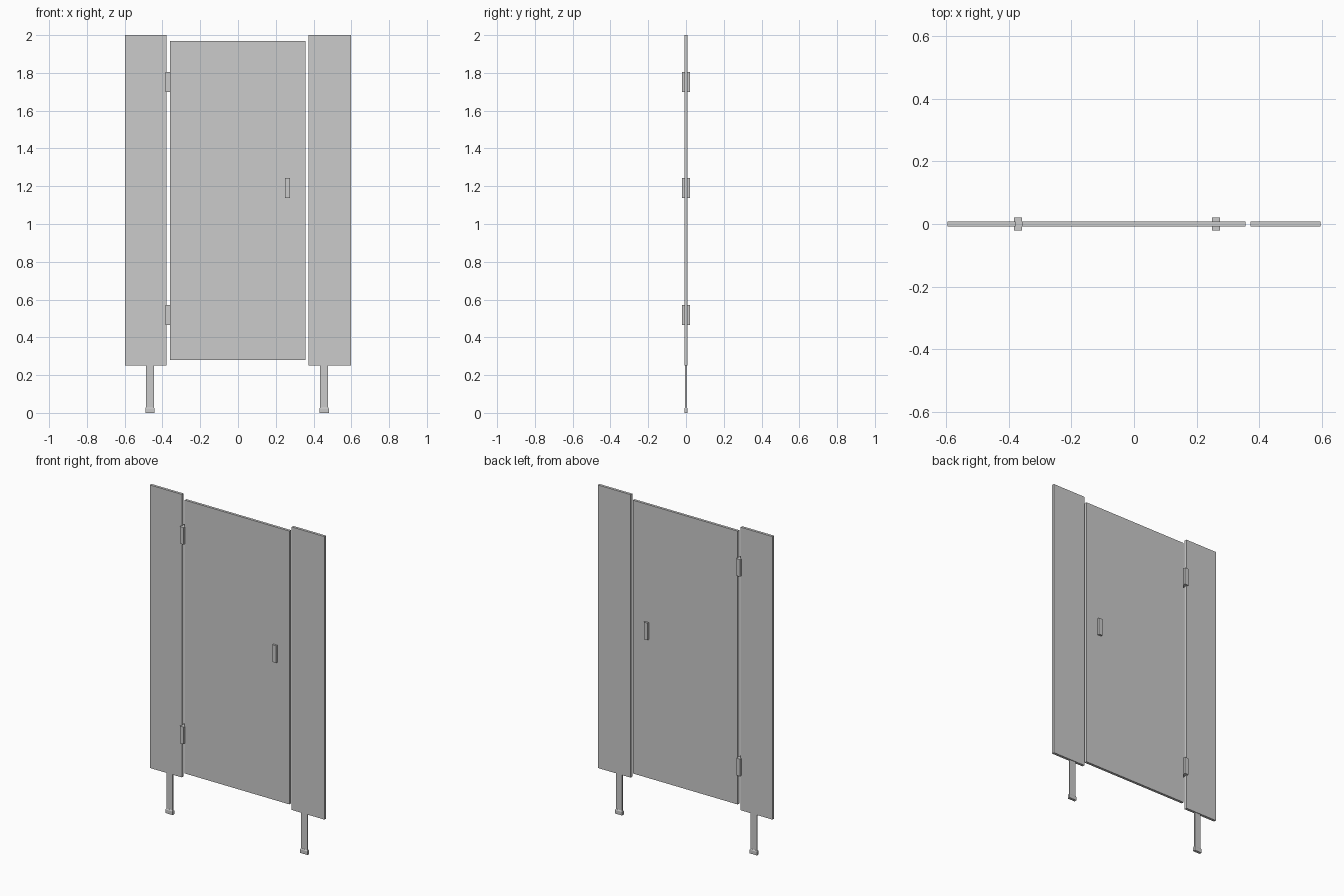
import bpy, bmesh
from mathutils import Vector

if "Cube" in bpy.data.objects:
    bpy.data.objects.remove(bpy.data.objects["Cube"])


def box(name, x0, x1, z0, z1, half_depth, taper=None):
    """Box from x/z extents, centred on y = 0; taper=(x, y, height) adds a sloped cap."""
    bm = bmesh.new()
    bmesh.ops.create_cube(bm, size=1)
    for v in bm.verts:
        v.co = Vector(((x0 + x1) / 2 + v.co.x * (x1 - x0),
                       v.co.y * 2 * half_depth,
                       (z0 + z1) / 2 + v.co.z * (z1 - z0)))
    if taper:
        top = max(bm.faces, key=lambda f: f.calc_center_median().z)
        cap = bmesh.ops.extrude_discrete_faces(bm, faces=[top])["faces"][0]
        cx = (x0 + x1) / 2
        for v in cap.verts:
            v.co = Vector((cx + (v.co.x - cx) * taper[0], v.co.y * taper[1], z1 + taper[2]))
    bmesh.ops.recalc_face_normals(bm, faces=bm.faces)
    mesh = bpy.data.meshes.new(name)
    bm.to_mesh(mesh)
    bm.free()
    obj = bpy.data.objects.new(name, mesh)
    bpy.context.collection.objects.link(obj)
    return obj


PANEL = 0.008      # half thickness of the sheets
HARDWARE = 0.02    # half depth of hinges and latch

# Side panels and door
box("left_panel", -0.597, -0.379, 0.25, 2.0, PANEL)
box("right_panel", 0.373, 0.597, 0.25, 2.0, PANEL)
box("door", -0.359, 0.357, 0.28, 1.97, PANEL)

# Hinges bridging the gap between left panel and door
for name, z in (("lower_hinge", 0.518), ("upper_hinge", 1.752)):
    box(name, -0.384, -0.358, z - 0.053, z + 0.053, HARDWARE)

# Door handle, standing out on both sides
box("door_handle", 0.249, 0.275, 1.137, 1.243, HARDWARE)

# Legs with flared feet
for side, x in (("left", -0.466), ("right", 0.456)):
    box(side + "_leg", x - 0.021, x + 0.021, 0.02, 0.25, 0.004)
    box(side + "_foot", x - 0.025, x + 0.025, 0.0, 0.022, PANEL, taper=(0.88, 0.6, 0.006))
